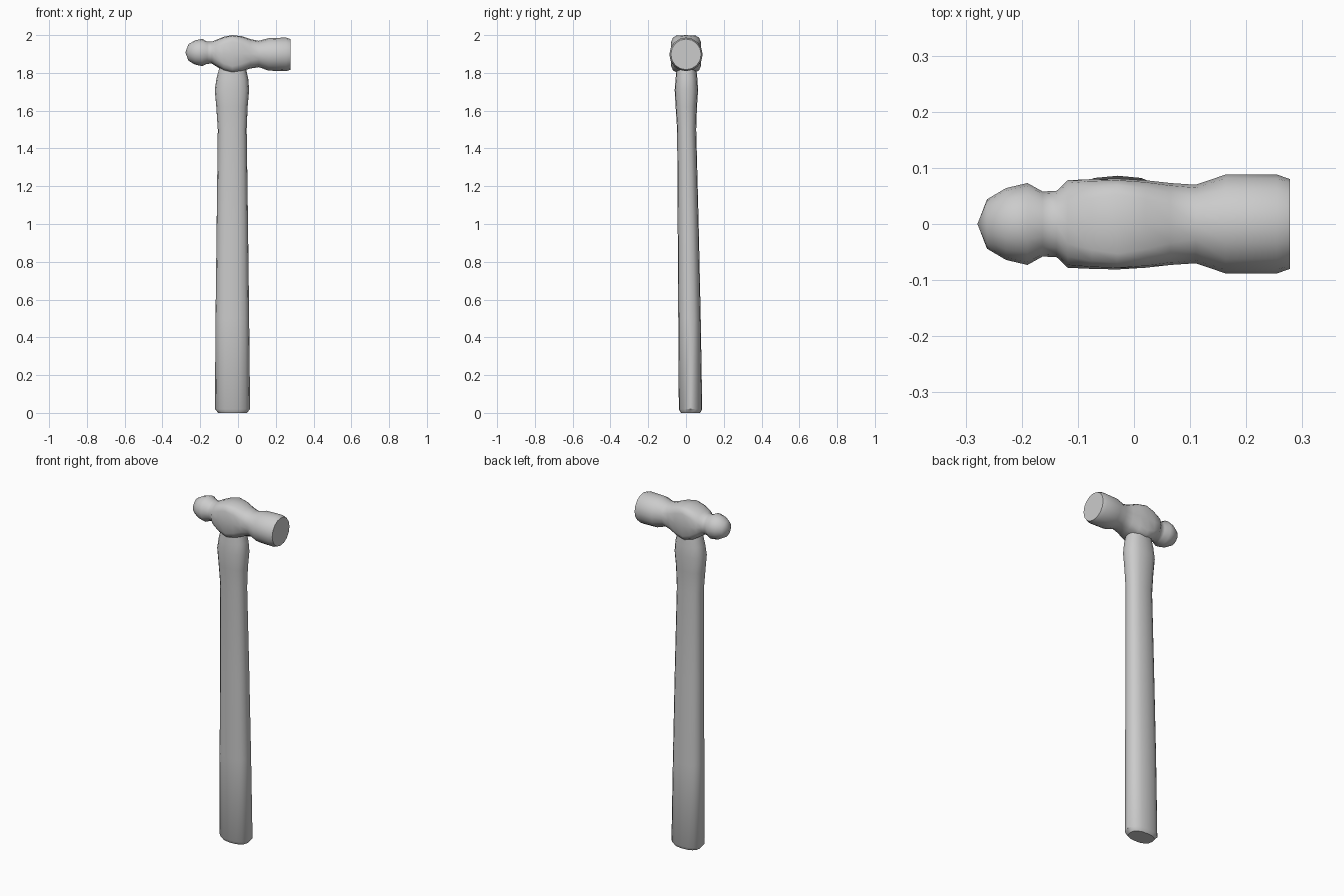
import bpy, bmesh, math
from mathutils import Vector

if "Cube" in bpy.data.objects:
    bpy.data.objects.remove(bpy.data.objects["Cube"])


def loft(name, rings, tip=None, angle=40):
    """Skin a list of equal-length closed rings and cap both ends."""
    bm = bmesh.new()
    loops = [[bm.verts.new(p) for p in r] for r in rings]
    n = len(loops[0])
    for a, b in zip(loops, loops[1:]):
        for i in range(n):
            j = (i + 1) % n
            bm.faces.new((a[i], a[j], b[j], b[i]))
    if tip:
        t = bm.verts.new(tip)
        for i in range(n):
            bm.faces.new((t, loops[0][(i + 1) % n], loops[0][i]))
    else:
        bm.faces.new(loops[0])
    bm.faces.new(loops[-1])
    bmesh.ops.recalc_face_normals(bm, faces=bm.faces)
    me = bpy.data.meshes.new(name)
    bm.to_mesh(me)
    bm.free()
    ob = bpy.data.objects.new(name, me)
    bpy.context.collection.objects.link(ob)
    bpy.ops.object.select_all(action='DESELECT')
    ob.select_set(True)
    bpy.context.view_layer.objects.active = ob
    bpy.ops.object.shade_smooth_by_angle(angle=math.radians(angle))
    return ob


def superellipse(a, b, e, n=16):
    """Rounded outline: e = 2 is an ellipse, larger is boxier."""
    pts = []
    for i in range(n):
        t = 2 * math.pi * i / n
        c, s = math.cos(t), math.sin(t)
        pts.append((math.copysign(abs(c) ** (2 / e), c) * a,
                    math.copysign(abs(s) ** (2 / e), s) * b))
    return pts


# Handle: oval sections (z, x min, x max, y min, y max)
handle = [
    (0.00, -0.105, 0.047, -0.027, 0.075),
    (0.02, -0.122, 0.064, -0.038, 0.086),
    (0.50, -0.119, 0.059, -0.041, 0.078),
    (1.00, -0.113, 0.053, -0.044, 0.067),
    (1.50, -0.107, 0.046, -0.047, 0.054),
    (1.62, -0.115, 0.051, -0.055, 0.058),
    (1.71, -0.123, 0.059, -0.060, 0.064),
    (1.77, -0.114, 0.054, -0.055, 0.060),
    (1.85, -0.093, 0.036, -0.048, 0.052),
]
rings = []
for z, x0, x1, y0, y1 in handle:
    rings.append([Vector(((x0 + x1) / 2 + p, (y0 + y1) / 2 + q, z))
                  for p, q in superellipse((x1 - x0) / 2, (y1 - y0) / 2, 2.4)])
loft("handle", rings)

# Head: ball peen, neck, barrel-shaped eye, waist and round striking face
# (x, half width y, half height z, centre z, squareness)
head = [
    (-0.262, 0.044, 0.044, 1.908, 2),
    (-0.228, 0.064, 0.064, 1.908, 2),
    (-0.190, 0.073, 0.072, 1.908, 2),
    (-0.163, 0.058, 0.059, 1.907, 2),
    (-0.138, 0.059, 0.058, 1.907, 2),
    (-0.118, 0.078, 0.069, 1.905, 2.4),
    (-0.075, 0.080, 0.090, 1.901, 3.5),
    (-0.030, 0.081, 0.100, 1.900, 4.5),
    (0.020, 0.078, 0.093, 1.901, 3.5),
    (0.065, 0.073, 0.078, 1.901, 2.5),
    (0.110, 0.070, 0.070, 1.900, 2),
    (0.163, 0.088, 0.086, 1.898, 2),
    (0.255, 0.088, 0.089, 1.898, 2),
    (0.278, 0.080, 0.081, 1.898, 2),
]
rings = [[Vector((x, p, cz + q)) for p, q in superellipse(w, h, e)]
         for x, w, h, cz, e in head]
loft("hammer_head", rings, tip=(-0.279, 0, 1.908), angle=50)
